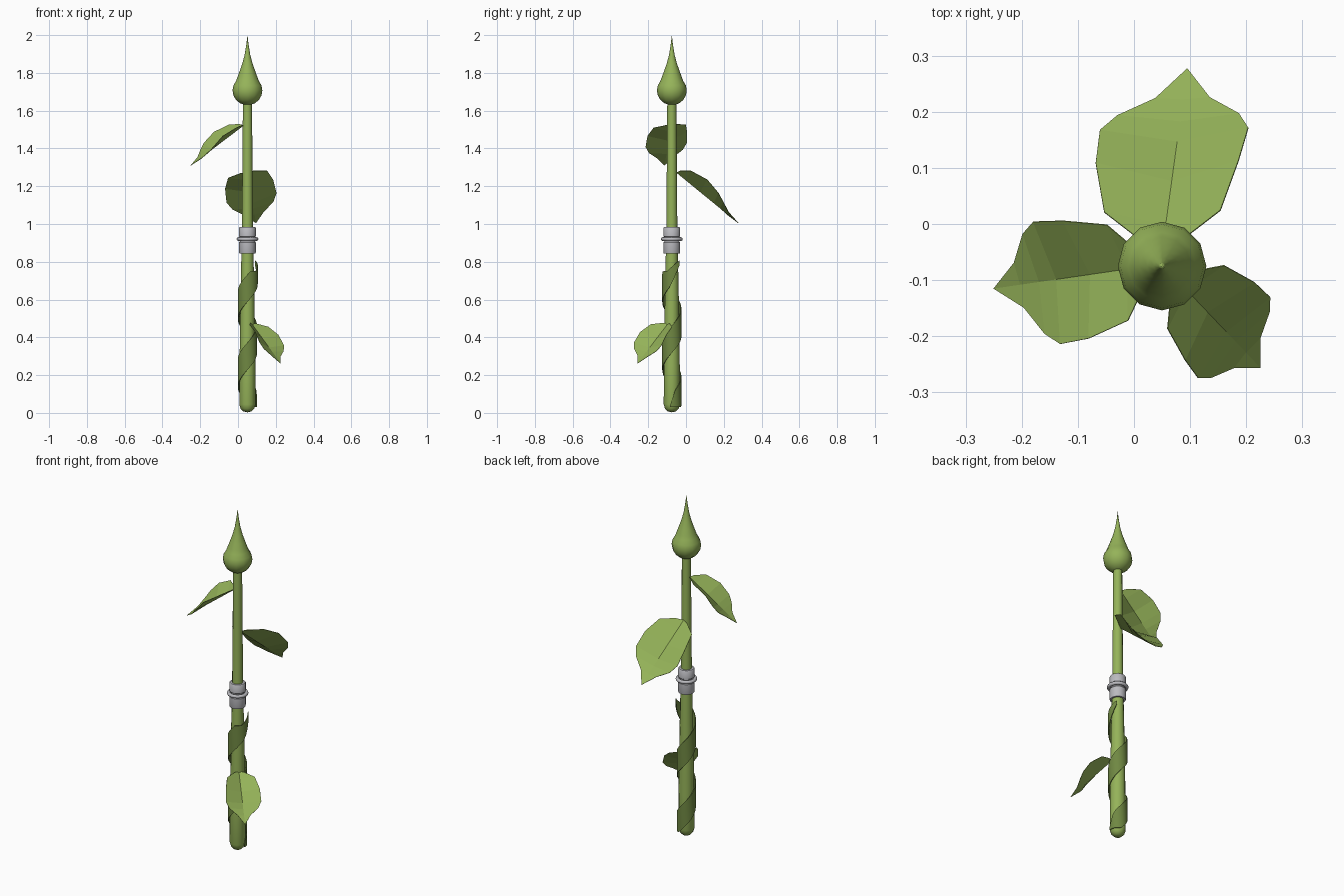
import bpy, bmesh, math
from mathutils import Vector, Matrix

if "Cube" in bpy.data.objects:
    bpy.data.objects.remove(bpy.data.objects["Cube"])

AX, AY = 0.05, -0.075  # stem axis


def material(name, rgb):
    m = bpy.data.materials.new(name)
    m.diffuse_color = (*rgb, 1)
    m.use_nodes = True
    m.node_tree.nodes["Principled BSDF"].inputs["Base Color"].default_value = m.diffuse_color
    return m


GREEN = material("leaf_green", (0.30, 0.45, 0.10))
DARK = material("vine_green", (0.16, 0.245, 0.055))
GREY = material("metal_grey", (0.50, 0.50, 0.53))


def finish(name, bm, mat, smooth=None):
    bmesh.ops.recalc_face_normals(bm, faces=bm.faces)
    me = bpy.data.meshes.new(name)
    bm.to_mesh(me)
    bm.free()
    ob = bpy.data.objects.new(name, me)
    bpy.context.collection.objects.link(ob)
    me.materials.append(mat)
    if smooth:
        bpy.ops.object.select_all(action='DESELECT')
        ob.select_set(True)
        bpy.context.view_layer.objects.active = ob
        bpy.ops.object.shade_smooth_by_angle(angle=math.radians(smooth))
    return ob


def lathe(name, profile, mat, n=12, closed=False, smooth=40):
    """Revolve (radius, z) points about the stem axis."""
    bm = bmesh.new()
    rings = []
    for r, z in profile:
        if r == 0:
            rings.append([bm.verts.new((AX, AY, z))] * n)
        else:
            rings.append([bm.verts.new((AX + r * math.cos(2 * math.pi * k / n),
                                        AY + r * math.sin(2 * math.pi * k / n), z))
                          for k in range(n)])
    pairs = list(zip(rings, rings[1:])) + ([(rings[-1], rings[0])] if closed else [])
    for a, b in pairs:
        for k in range(n):
            j = (k + 1) % n
            bm.faces.new(list(dict.fromkeys((a[k], a[j], b[j], b[k]))))
    return finish(name, bm, mat, smooth)


# Tapered stem with a rounded foot
lathe("stem", [(0, 0.003), (0.022, 0.008), (0.036, 0.022), (0.043, 0.045),
               (0.042, 0.25), (0.037, 0.6), (0.032, 0.84), (0.029, 1.0),
               (0.024, 1.66), (0, 1.66)], GREEN)

# Bud: round base drawn out to a fine point
bud = [(0, 1.629)]
bud += [(0.079 * math.cos(a), 1.707 + 0.078 * math.sin(a))
        for a in (math.radians(d) for d in range(-80, 41, 20))]
bud += [(0.052, 1.78), (0.041, 1.81), (0.027, 1.85), (0.015, 1.895), (0.006, 1.95), (0, 2.0)]
lathe("bud", bud, GREEN, smooth=60)

# Metal collar in two sleeves with a ring between them
lathe("collar_lower", [(0, 0.843), (0.042, 0.843), (0.044, 0.848), (0.044, 0.903),
                       (0.038, 0.91), (0, 0.91)], GREY, 16)
lathe("collar_upper", [(0, 0.905), (0.038, 0.905), (0.038, 0.93), (0.044, 0.935),
                       (0.044, 0.98), (0.041, 0.984), (0, 0.984)], GREY, 16)
lathe("collar_ring", [(0.048 + 0.010 * math.cos(a), 0.92 + 0.010 * math.sin(a))
                      for a in (k * math.pi / 4 for k in range(8))],
      GREY, 20, closed=True, smooth=60)

# Flat vine wound twice about the lower stem, pointed at both ends
bm = bmesh.new()
steps, prev = 52, None
START, END = -370, 405
for i in range(steps + 1):
    t = i / steps
    deg = START + (END - START) * t
    a = math.radians(deg)
    zc = 0.3 + 0.36 * (deg + 90) / 360
    half = 0.072 * min(1, (1 - t) / 0.08 + 0.15, t / 0.06 + 0.3)
    low = max(0.03, zc - half)
    # the upper edge is cut level before the thin tip hooks upward
    high = min(zc + half, 0.75 + 0.06 * max(0, (deg - 330) / 75))
    high = max(high, low + 0.01)
    r = 0.047 + 0.008 * max(0, (t - 0.88) / 0.12)
    row = [bm.verts.new((AX + (r + d) * math.cos(a), AY + (r + d) * math.sin(a), z))
           for d, z in ((0, low), (0.004, low), (0.004, high), (0, high))]
    if prev:
        for k in range(4):
            j = (k + 1) % 4
            bm.faces.new((prev[k], prev[j], row[j], row[k]))
    else:
        bm.faces.new(row)
    prev = row
bm.faces.new(prev[::-1])
finish("winding_vine", bm, DARK, 40)

# Leaf half outline: position along the rib, half width, lift above the rib
OUTLINE = [(0.03, 0.083, 0.036), (0.145, 0.248, 0.093), (0.385, 0.305, 0.129),
           (0.60, 0.317, 0.086), (0.71, 0.26, 0.048), (0.83, 0.117, 0.012)]


def leaf(name, base, tip, roll):
    """Folded leaf; a positive roll raises its right edge as seen from the stem."""
    base, tip = Vector(base), Vector(tip)
    d = tip - base
    size = d.length
    side = d.cross(Vector((0, 0, 1))).normalized()
    side = Matrix.Rotation(-roll, 3, d.normalized()) @ side
    if side.z * roll < 0:
        side = Matrix.Rotation(2 * roll, 3, d.normalized()) @ side
    up = side.cross(d).normalized()
    bm = bmesh.new()
    first, last = bm.verts.new(base), bm.verts.new(tip)
    rib = [first] + [bm.verts.new(base + d * t) for t, w, h in OUTLINE] + [last]
    for s in (-1, 1):
        edge = [first] + [bm.verts.new(base + d * t + (side * s * w + up * h) * size)
                          for t, w, h in OUTLINE] + [last]
        for k in range(len(rib) - 1):
            bm.faces.new(list(dict.fromkeys((rib[k], rib[k + 1], edge[k + 1], edge[k]))))
    ob = finish(name, bm, GREEN)
    mod = ob.modifiers.new("thickness", 'SOLIDIFY')
    mod.thickness = 0.002
    mod.offset = 0
    return ob


leaf("back_leaf", (0.05, -0.05, 1.272), (0.095, 0.277, 1.005), 0.24)
leaf("left_leaf", (0.030, -0.074, 1.522), (-0.25, -0.115, 1.31), 0.12)
leaf("front_leaf", (0.072, -0.095, 0.472), (0.225, -0.256, 0.262), 0.12)
